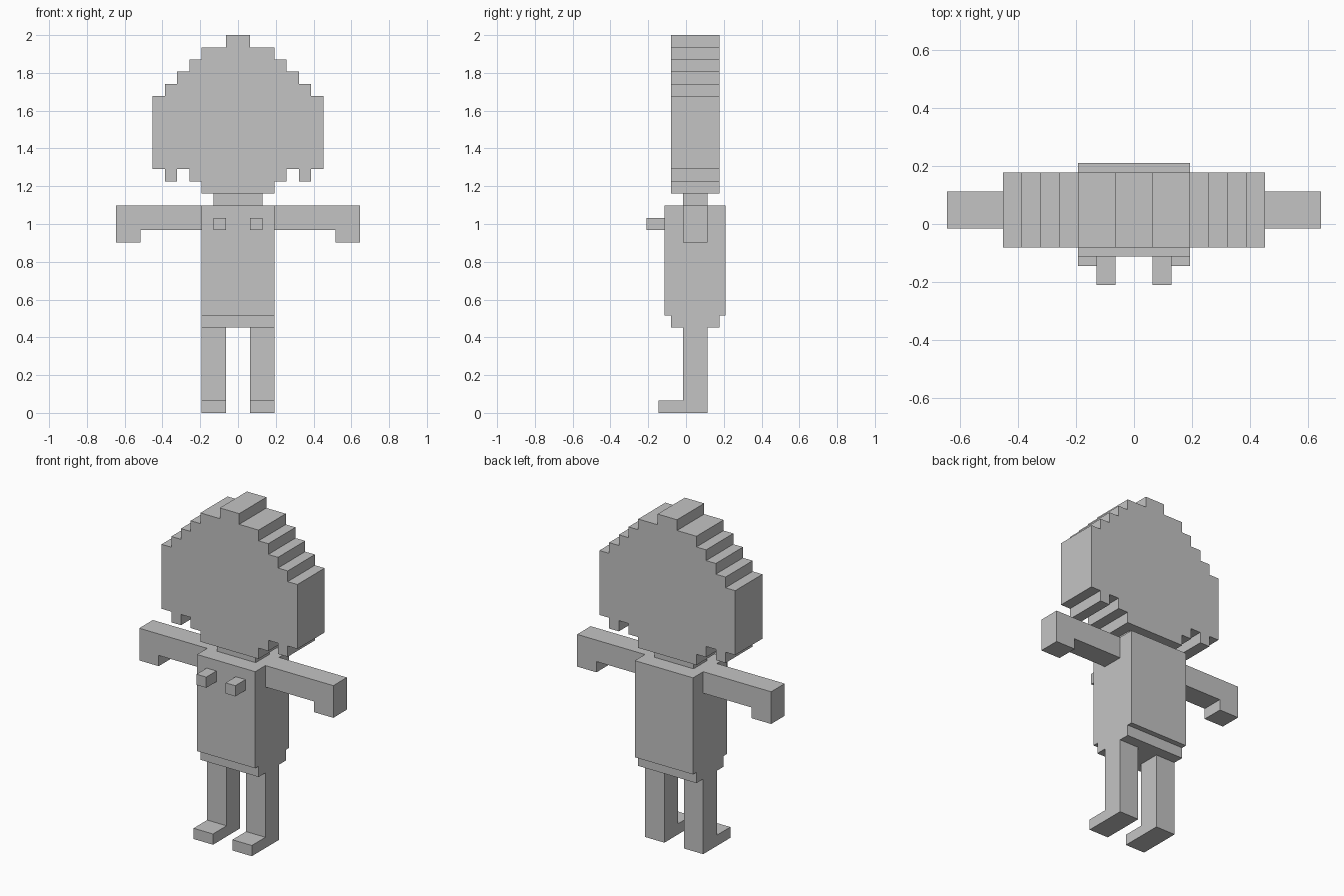
import bpy
import bmesh
from mathutils import Vector

if "Cube" in bpy.data.objects:
    bpy.data.objects.remove(bpy.data.objects["Cube"])

U = 2 / 31  # one block: the figure is 31 blocks tall

grey = bpy.data.materials.new("plain grey")
grey.diffuse_color = (0.55, 0.55, 0.55, 1)
grey.use_nodes = True
grey.node_tree.nodes["Principled BSDF"].inputs["Base Color"].default_value = grey.diffuse_color


def extrude(name, profile, axis, start, end):
    """Extrude a block-unit outline: (x, z) along y, or (y, z) along x."""
    bm = bmesh.new()
    place = (lambda a, z: (a, start, z)) if axis == 'y' else (lambda a, z: (start, a, z))
    face = bm.faces.new([bm.verts.new(Vector(place(a, z)) * U) for a, z in profile])
    ext = bmesh.ops.extrude_face_region(bm, geom=[face], use_keep_orig=True)
    shift = Vector((0, end - start, 0) if axis == 'y' else (end - start, 0, 0)) * U
    bmesh.ops.translate(bm, vec=shift,
                        verts=[v for v in ext["geom"] if isinstance(v, bmesh.types.BMVert)])
    bmesh.ops.recalc_face_normals(bm, faces=bm.faces)
    mesh = bpy.data.meshes.new(name)
    bm.to_mesh(mesh)
    bm.free()
    mesh.materials.append(grey)
    obj = bpy.data.objects.new(name, mesh)
    bpy.context.collection.objects.link(obj)
    return obj


def box(name, x0, x1, y0, y1, z0, z1):
    return extrude(name, [(x0, z0), (x1, z0), (x1, z1), (x0, z1)], 'y', y0, y1)


# Head: stepped crown and hanging tufts, mirrored outline
half = [(3, 18), (3, 19), (4, 19), (4, 20), (5, 20), (5, 19), (6, 19), (6, 20),
        (7, 20), (7, 26), (6, 26), (6, 27), (5, 27), (5, 28), (4, 28), (4, 29),
        (3, 29), (3, 30), (1, 30), (1, 31)]
extrude("head", half + [(-x, z) for x, z in reversed(half)], 'y', -1.25, 2.75)

# Trunk
box("neck", -2, 2, -0.25, 1.75, 17, 18)
box("torso", -3, 3, -1.75, 3.25, 8, 17)
box("pelvis", -3, 3, -1.25, 2.75, 7, 8)

# Paired limbs
for side, s in (("left", 1), ("right", -1)):
    arm = [(3, 15), (8, 15), (8, 14), (10, 14), (10, 17), (3, 17)]
    extrude(side + "_arm", [(s * x, z) for x, z in arm], 'y', -0.25, 1.75)
    leg = [(-2.25, 0), (1.75, 0), (1.75, 7), (-0.25, 7), (-0.25, 1), (-2.25, 1)]
    extrude(side + "_leg", leg, 'x', s, 3 * s)
    box(side + "_chest_peg", s, 2 * s, -3.25, -1.75, 15, 16)
